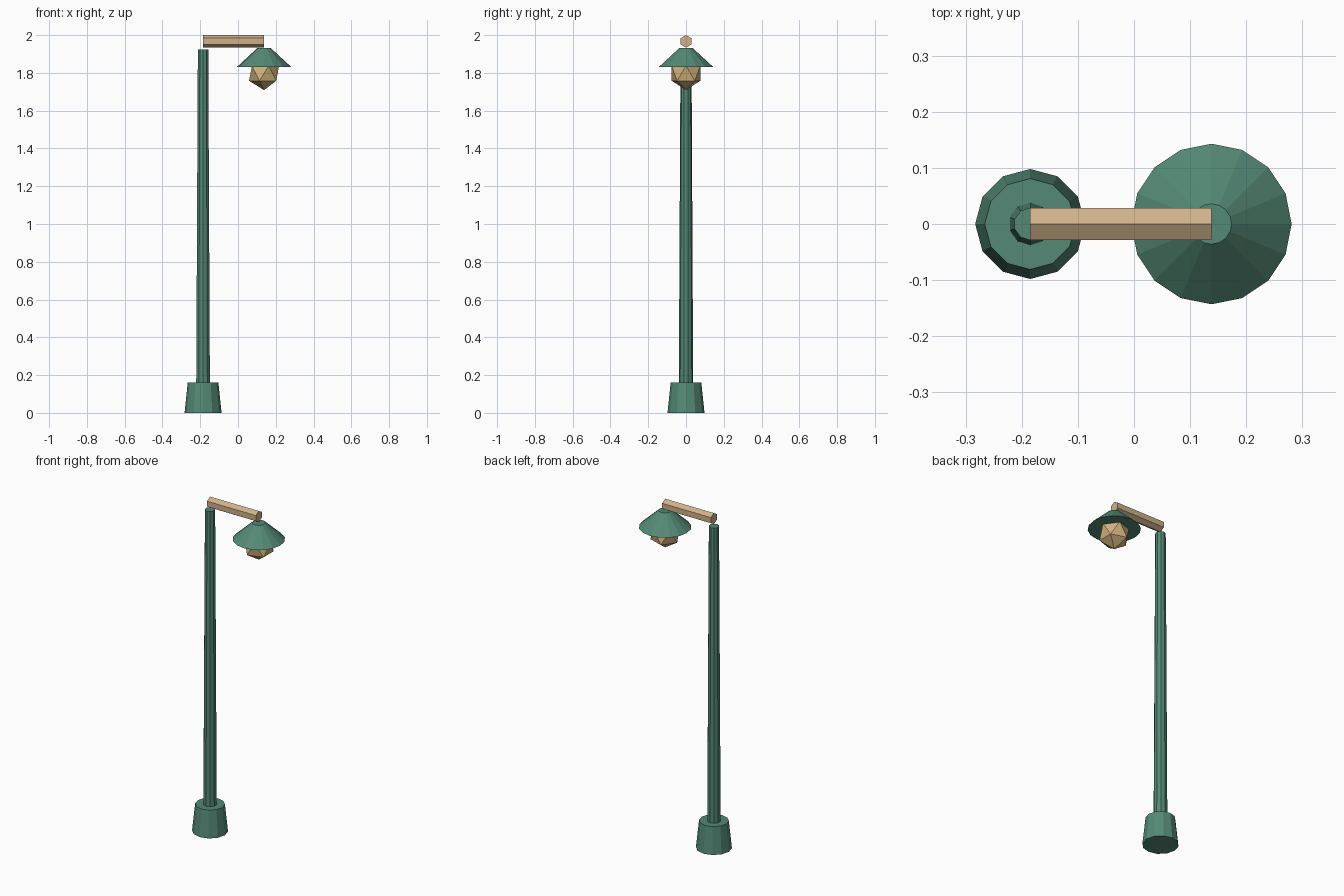
import bpy
from math import pi

cube = bpy.data.objects.get("Cube")
if cube:
    bpy.data.objects.remove(cube, do_unlink=True)

POST_X, LAMP_X = -0.185, 0.138


def material(name, rgb):
    mat = bpy.data.materials.new(name)
    mat.use_nodes = True
    colour = (*rgb, 1)
    mat.diffuse_color = colour
    bsdf = next(n for n in mat.node_tree.nodes if n.type == "BSDF_PRINCIPLED")
    bsdf.inputs["Base Color"].default_value = colour
    return mat


green = material("green paint", (0.09, 0.25, 0.18))
wood = material("tan wood", (0.62, 0.44, 0.25))
glow = material("warm glass", (0.64, 0.45, 0.20))


def finish(name, mat):
    obj = bpy.context.object
    obj.name = name
    obj.data.materials.append(mat)
    return obj


def taper(name, mat, sides, x, bottom, top, r_bottom, r_top):
    """Closed upright frustum between two heights."""
    bpy.ops.mesh.primitive_cone_add(
        vertices=sides, radius1=r_bottom, radius2=r_top,
        depth=top - bottom, location=(x, 0, (bottom + top) / 2))
    return finish(name, mat)


# Post and foot
taper("base", green, 12, POST_X, 0, 0.162, 0.098, 0.081)
taper("post", green, 10, POST_X, 0.16, 1.923, 0.038, 0.029)

# Hexagonal arm with a ridge on top
bpy.ops.mesh.primitive_cylinder_add(
    vertices=6, radius=0.033, depth=LAMP_X - POST_X,
    location=((POST_X + LAMP_X) / 2, 0, 1.967), rotation=(0, pi / 2, 0))
arm = finish("arm", wood)
# Turn the section so that a corner points straight up
arm.rotation_euler = (pi / 2, 0, pi / 2)

# Lamp
taper("lamp_shade", green, 16, LAMP_X, 1.832, 1.931, 0.143, 0.036)
bpy.ops.mesh.primitive_ico_sphere_add(
    subdivisions=1, radius=0.089, location=(LAMP_X, 0, 1.798))
finish("bulb", glow)
